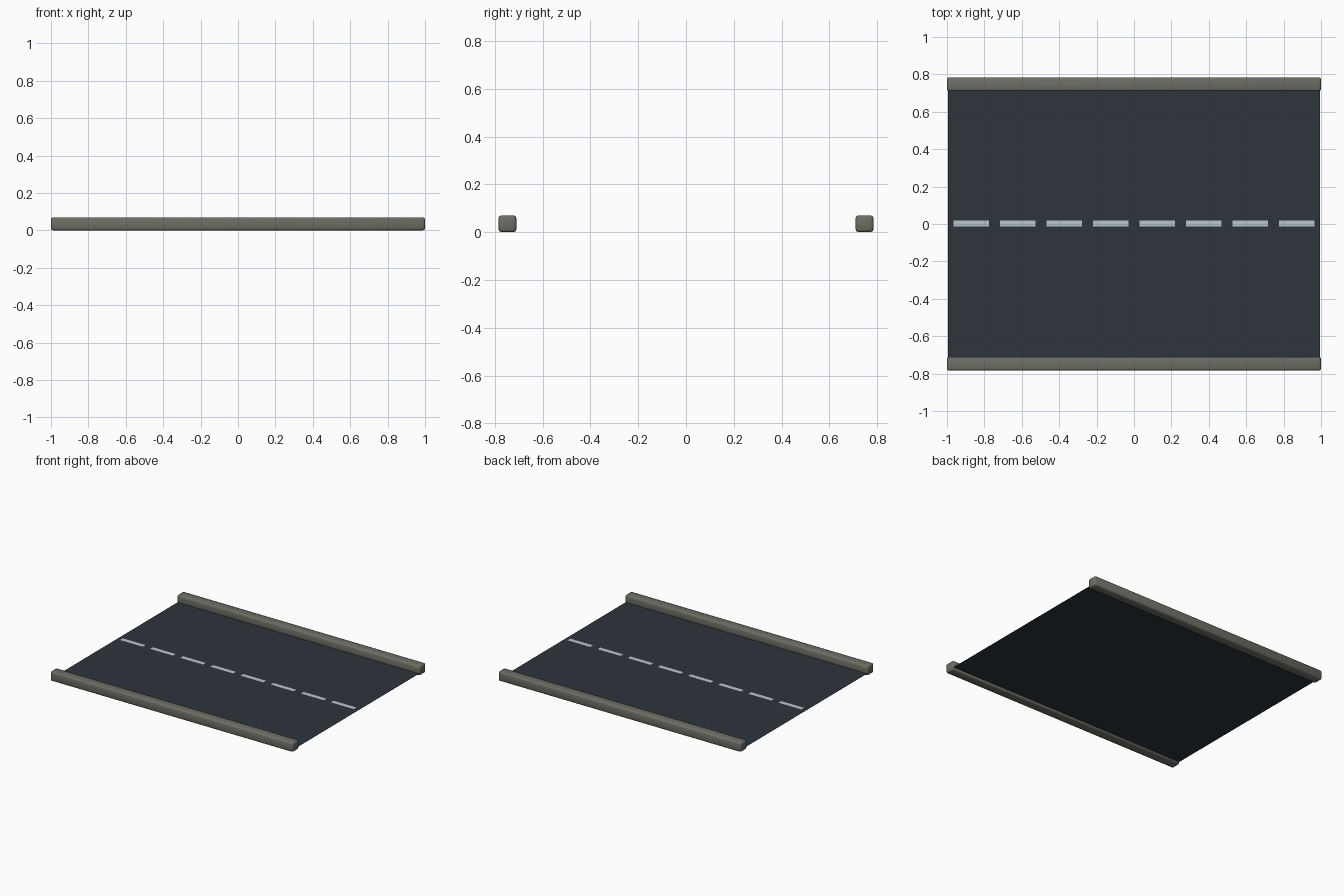
import bpy, bmesh

if "Cube" in bpy.data.objects:
    bpy.data.objects.remove(bpy.data.objects["Cube"])


def material(name, rgb):
    m = bpy.data.materials.new(name)
    m.diffuse_color = (*rgb, 1.0)
    m.use_nodes = True
    m.node_tree.nodes["Principled BSDF"].inputs["Base Color"].default_value = m.diffuse_color
    return m


asphalt = material("dark asphalt", (0.026, 0.035, 0.043))
paint = material("pale road paint", (0.485, 0.565, 0.578))
stone = material("grey kerb stone", (0.156, 0.153, 0.127))


def add_object(name, bm, mat):
    mesh = bpy.data.meshes.new(name)
    bm.to_mesh(mesh)
    bm.free()
    mesh.materials.append(mat)
    obj = bpy.data.objects.new(name, mesh)
    bpy.context.collection.objects.link(obj)
    return obj


def sheet(name, cx, cy, z, sx, sy, mat):
    bm = bmesh.new()
    bmesh.ops.create_grid(bm, x_segments=1, y_segments=1, size=0.5)
    for v in bm.verts:
        v.co = (cx + v.co.x * sx, cy + v.co.y * sy, z)
    return add_object(name, bm, mat)


def kerb(name, cy):
    bm = bmesh.new()
    bmesh.ops.create_cube(bm, size=1.0)
    for v in bm.verts:
        v.co = (v.co.x * 2.0, cy + v.co.y * 0.074, 0.035 + v.co.z * 0.07)
    bmesh.ops.bevel(bm, geom=bm.edges[:], offset=0.011, segments=2,
                    profile=0.5, affect='EDGES')
    for f in bm.faces:
        f.smooth = True
    return add_object(name, bm, stone)


# Road surface, a thin sheet tucked into the kerbs
ROAD_Z = 0.016
sheet("road_surface", 0, 0, ROAD_Z, 1.99, 1.49, asphalt)

# Dashed centre line
for i in range(8):
    sheet(f"centre_dash_{i + 1}", (i - 3.5) * 0.2485, 0.003, ROAD_Z + 0.004,
          0.188, 0.032, paint)

# Kerbs along both sides
kerb("front_kerb", -0.747)
kerb("back_kerb", 0.747)
